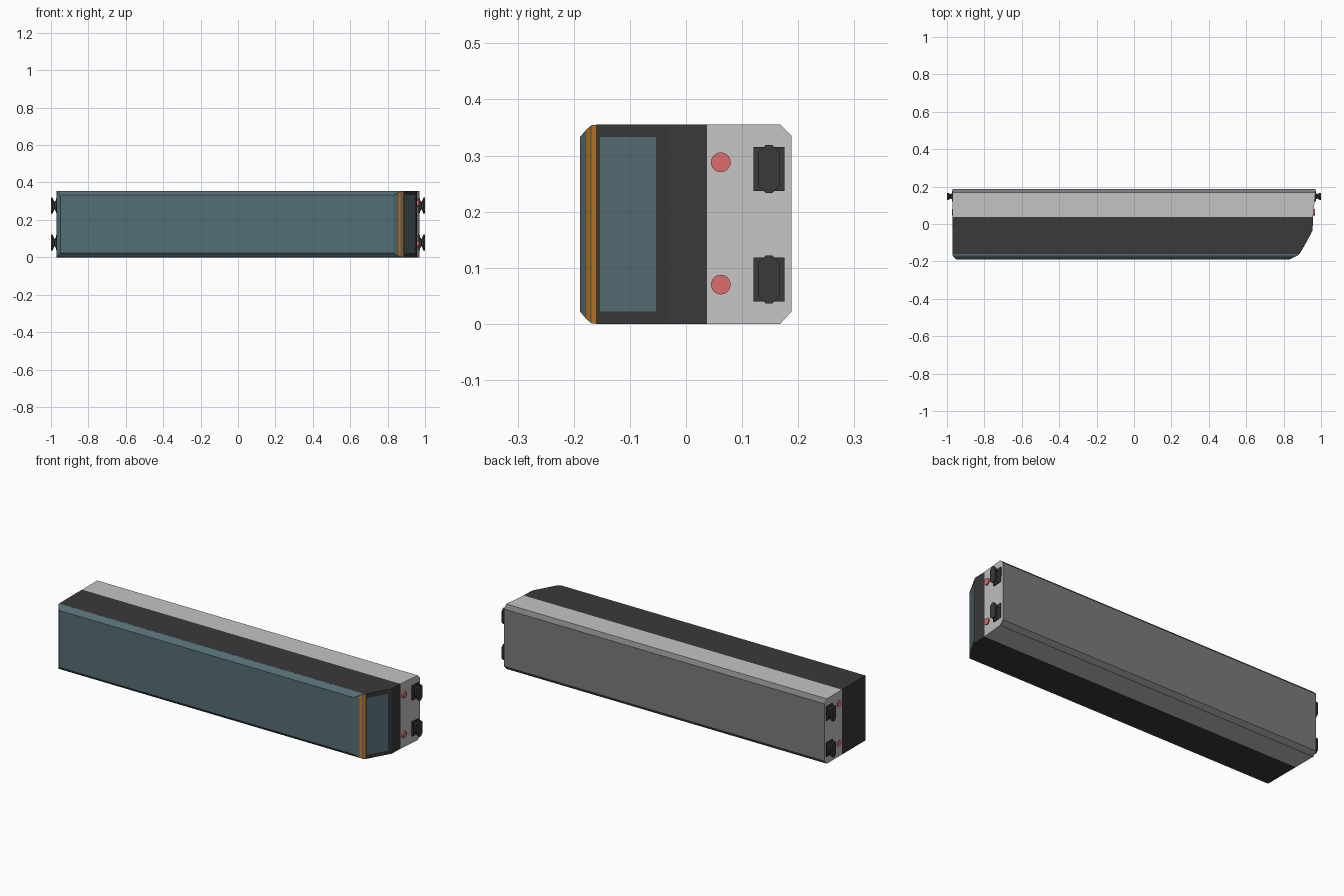
import bpy, bmesh, math
from mathutils import Vector

if "Cube" in bpy.data.objects:
    bpy.data.objects.remove(bpy.data.objects["Cube"])


def mat(name, r, g, b):
    m = bpy.data.materials.new(name)
    m.diffuse_color = (r, g, b, 1)
    m.use_nodes = True
    m.node_tree.nodes["Principled BSDF"].inputs["Base Color"].default_value = m.diffuse_color
    return m


GREY = mat("light_grey", 0.55, 0.55, 0.55)
MID = mat("mid_grey", 0.2, 0.2, 0.2)
DARK = mat("charcoal", 0.041, 0.041, 0.041)
TEAL = mat("slate_teal", 0.09, 0.155, 0.18)
ORANGE = mat("orange", 0.62, 0.2, 0.008)
RED = mat("lamp_red", 0.73, 0.155, 0.155)

H = 0.355


def loft(name, rings, mats, rule=None):
    """Skin a closed solid through rings of points; rule(segment, normal) -> material."""
    bm = bmesh.new()
    vs = [[bm.verts.new(p) for p in r] for r in rings]
    n = len(rings[0])
    tagged = [(bm.faces.new(vs[0][::-1]), -1), (bm.faces.new(vs[-1]), len(vs))]
    for k in range(len(vs) - 1):
        for i in range(n):
            j = (i + 1) % n
            tagged.append((bm.faces.new((vs[k][i], vs[k][j], vs[k + 1][j], vs[k + 1][i])), k))
    bmesh.ops.recalc_face_normals(bm, faces=bm.faces[:])
    if rule:
        for f, k in tagged:
            f.normal_update()
            f.material_index = rule(k, f.normal)
    me = bpy.data.meshes.new(name)
    bm.to_mesh(me)
    bm.free()
    for m in mats:
        me.materials.append(m)
    ob = bpy.data.objects.new(name, me)
    bpy.context.collection.objects.link(ob)
    return ob


def along_x(name, yz, x0, x1, m):
    return loft(name, [[(x, y, z) for y, z in yz] for x in (x0, x1)], [m])


def rect(cy, cz, hy, hz, c=0.0):
    """Rectangle in the yz plane, with cut corners if c > 0."""
    if c == 0:
        return [(cy - hy, cz - hz), (cy + hy, cz - hz), (cy + hy, cz + hz), (cy - hy, cz + hz)]
    q = [(-hy + c, -hz), (hy - c, -hz), (hy, -hz + c), (hy, hz - c),
         (hy - c, hz), (-hy + c, hz), (-hy, hz - c), (-hy, -hz + c)]
    return [(cy + a, cz + b) for a, b in q]


# Grey section: chamfered long edges, leaning nose end, darker back and chamfers
section = [(0.037, 0), (0.168, 0), (0.188, 0.022), (0.188, 0.335), (0.168, H), (0.037, H)]
lean = lambda y: 0.957 + 0.013 * min(1, (y - 0.037) / 0.131)
loft("grey_body", [[(-0.97, y, z) for y, z in section], [(lean(y), y, z) for y, z in section]],
     [GREY, MID], lambda k, n: 1 if n.y > 0.3 else 0)

# Dark middle section with the slanted nose
prof = [(-0.97, 0.037), (-0.97, -0.16), (0.885, -0.16), (0.955, -0.035), (0.957, 0.037)]
loft("dark_body", [[(x, y, z) for x, y in prof] for z in (0, H)], [DARK])

# Teal front panel with orange bands around the nose end
steps = [(-0.159, -0.97, 0.885, 0.0), (-0.168, -0.97, 0.876, 0.001), (-0.171, -0.968, 0.87, 0.003),
         (-0.177, -0.963, 0.858, 0.008), (-0.189, -0.95, 0.832, 0.022)]
loft("teal_panel", [[(a, y, d), (b, y, d), (b, y, H - d), (a, y, H - d)] for y, a, b, d in steps],
     [TEAL, ORANGE], lambda k, n: 1 if k in (0, 2) and n.x > 0.2 else 0)

# Window plate on the slanted nose face
a, b = Vector((0.885, -0.16, 0)), Vector((0.955, -0.035, 0))
d = b - a
out = Vector((d.y, -d.x, 0)).normalized()
p, q = a + d * 0.055, a + d * 0.855
loft("nose_window", [[v + out * o + Vector((0, 0, z)) for v, z in
                      ((p, 0.022), (q, 0.022), (q, 0.333), (p, 0.333))] for o in (-0.002, 0.001)], [TEAL])

# Lamps and couplers on both ends
for s, end in ((1, "nose"), (-1, "rear")):
    for i, (lz, cz) in enumerate(((0.07, 0.079), (0.288, 0.276))):
        circle = [(0.062 + 0.0175 * math.cos(t * math.pi / 12), lz + 0.0175 * math.sin(t * math.pi / 12))
                  for t in range(24)]
        along_x(f"{end}_lamp_{i}", circle, s * 0.95, 0.967 if s > 0 else -0.972, RED)
        along_x(f"{end}_coupler_base_{i}", rect(0.148, cz, 0.0275, 0.039), s * 0.962, s * 0.974, DARK)
        # waisted stem flaring to an eight-sided pad
        shape = ((0.973, 0.016, 0.03, 0.006), (0.982, 0.012, 0.018, 0.006),
                 (0.991, 0.0185, 0.043, 0.013), (1.0, 0.0185, 0.043, 0.013))
        loft(f"{end}_coupler_pad_{i}",
             [[(s * x, y, z) for y, z in rect(0.148, cz, hy, hz, c)] for x, hy, hz, c in shape], [DARK])
